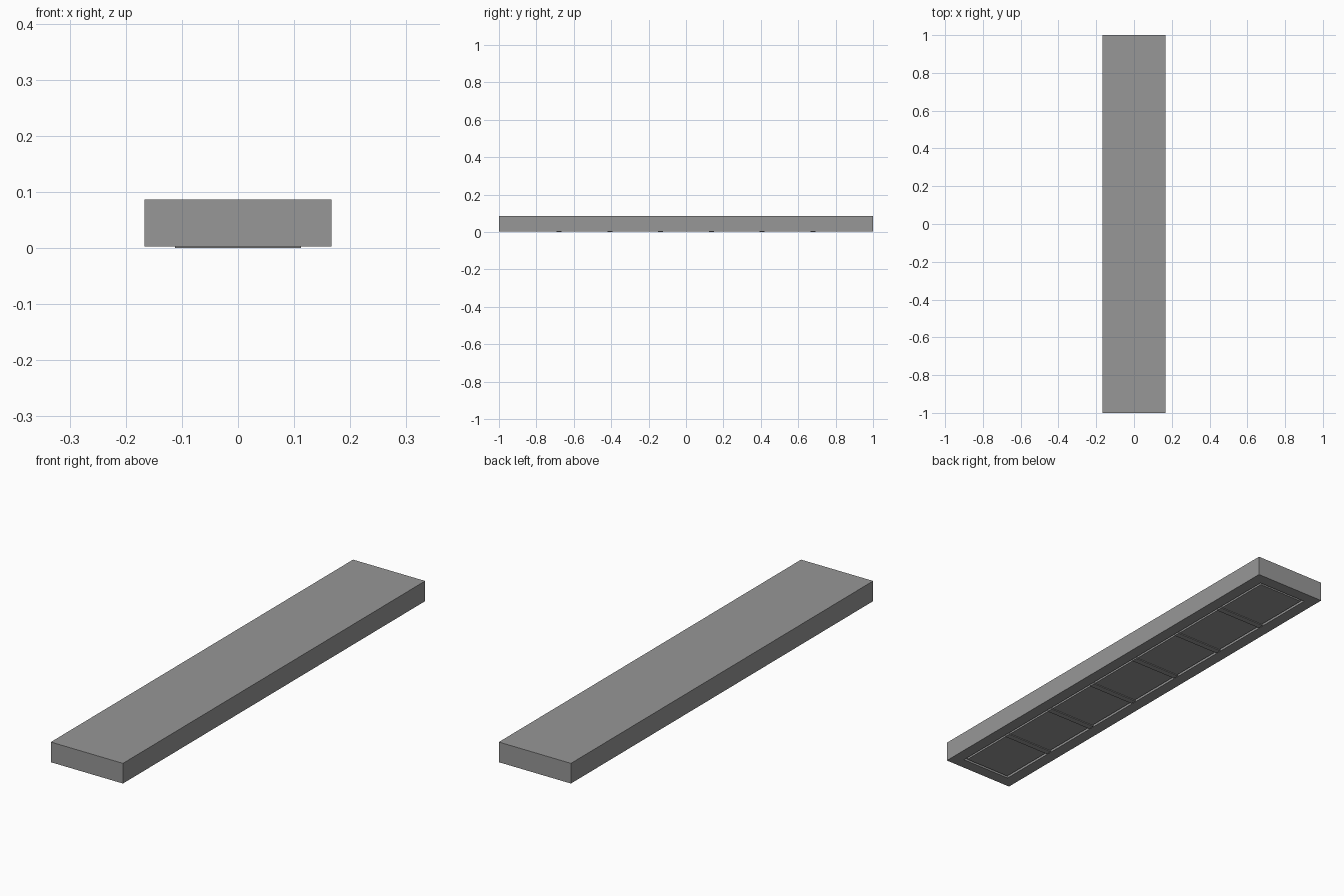
import bpy, bmesh

if "Cube" in bpy.data.objects:
    bpy.data.objects.remove(bpy.data.objects["Cube"])

BASE, TOP = 0.0025, 0.087     # housing underside and top
HX, HY = 0.167, 1.0           # housing half size
RX, RY = 0.117, 0.95          # recess half size
DEPTH = 0.012                 # recess depth
PITCH = 2 * RY / 7            # spacing of the seven bays

grey = bpy.data.materials.new("dark_grey")
grey.diffuse_color = (0.31, 0.31, 0.31, 1)
grey.use_nodes = True
grey.node_tree.nodes["Principled BSDF"].inputs["Base Color"].default_value = grey.diffuse_color


def finish(name, bm):
    me = bpy.data.meshes.new(name)
    bm.to_mesh(me)
    bm.free()
    me.materials.append(grey)
    ob = bpy.data.objects.new(name, me)
    bpy.context.collection.objects.link(ob)
    return ob


def block(hx, hy, z0, z1, y=0.0):
    bm = bmesh.new()
    bmesh.ops.create_cube(bm, size=1)
    for v in bm.verts:
        v.co = (v.co.x * 2 * hx, v.co.y * 2 * hy + y, z0 if v.co.z < 0 else z1)
    bm.normal_update()
    return bm


# Housing: long slab with a shallow recess in the underside
bm = block(HX, HY, BASE, TOP)
under = [f for f in bm.faces if f.normal.z < -0.5][0]
bmesh.ops.inset_individual(bm, faces=[under], thickness=0.01)
for v in under.verts:
    v.co.x = RX if v.co.x > 0 else -RX
    v.co.y = RY if v.co.y > 0 else -RY
floor = bmesh.ops.extrude_discrete_faces(bm, faces=[under])["faces"][0]
for v in floor.verts:
    v.co.z += DEPTH
bmesh.ops.recalc_face_normals(bm, faces=bm.faces[:])
finish("housing", bm)

# Lens panel set inside the recess with a narrow gap round it
finish("lens_panel", block(RX - 0.01, RY - 0.01, BASE + 0.001, BASE + DEPTH + 0.001))

# Six cross bars standing slightly proud of the underside
for i in range(6):
    finish(f"cross_bar_{i + 1}",
           block(0.112, 0.013, 0.0, BASE + DEPTH + 0.001, y=(i - 2.5) * PITCH))
